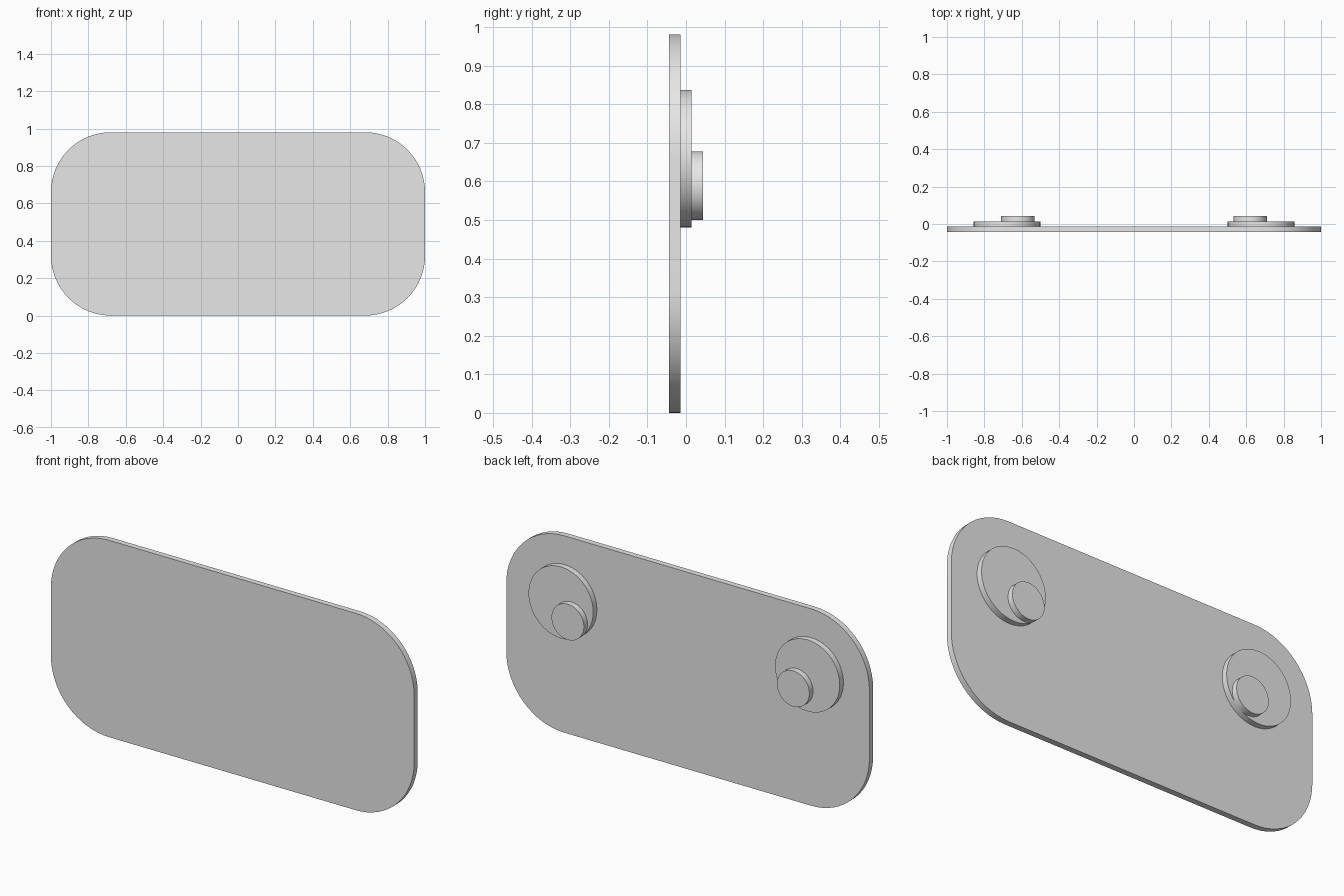
import bpy
import bmesh
from math import cos, sin, pi, radians

cube = bpy.data.objects.get("Cube")
if cube:
    bpy.data.objects.remove(cube, do_unlink=True)

grey = bpy.data.materials.new("light_grey")
grey.use_nodes = True
colour = (0.8, 0.8, 0.8, 1)
grey.diffuse_color = colour
grey.node_tree.nodes["Principled BSDF"].inputs["Base Color"].default_value = colour

LAYER = 0.029          # thickness of every layer
FRONT = -1.5 * LAYER   # front of the plate
HEIGHT = 0.98


def arc(cx, cz, radius, start, sweep, steps):
    """Points of an arc in the xz plane."""
    return [(cx + radius * cos(start + sweep * i / steps),
             cz + radius * sin(start + sweep * i / steps)) for i in range(steps + 1)]


def slab(name, outline, layer):
    """Extrude an xz outline backwards by one layer."""
    bm = bmesh.new()
    y = FRONT + layer * LAYER
    face = bm.faces.new([bm.verts.new((x, y, z)) for x, z in outline])
    extruded = bmesh.ops.extrude_face_region(bm, geom=[face])["geom"]
    moved = [v for v in extruded if isinstance(v, bmesh.types.BMVert)]
    bmesh.ops.translate(bm, verts=moved, vec=(0, LAYER, 0))
    bmesh.ops.recalc_face_normals(bm, faces=bm.faces)
    mesh = bpy.data.meshes.new(name)
    bm.to_mesh(mesh)
    bm.free()
    mesh.materials.append(grey)
    obj = bpy.data.objects.new(name, mesh)
    bpy.context.collection.objects.link(obj)
    bpy.ops.object.select_all(action="DESELECT")
    obj.select_set(True)
    bpy.context.view_layer.objects.active = obj
    bpy.ops.object.shade_smooth_by_angle(angle=radians(30))


# Rounded base plate
R = 0.32
corners = [(1 - R, HEIGHT - R), (R - 1, HEIGHT - R), (R - 1, R), (1 - R, R)]
outline = []
for i, (cx, cz) in enumerate(corners):
    outline += arc(cx, cz, R, i * pi / 2, pi / 2, 16)
slab("base_plate", outline, 0)

# Mirrored pairs of stacked discs on the back
for side, sign in (("left", 1), ("right", -1)):
    slab(side + "_large_disc", arc(sign * 0.679, 0.659, 0.178, 0, 2 * pi, 64)[:-1], 1)
    slab(side + "_small_disc", arc(sign * 0.621, 0.589, 0.089, 0, 2 * pi, 64)[:-1], 2)
